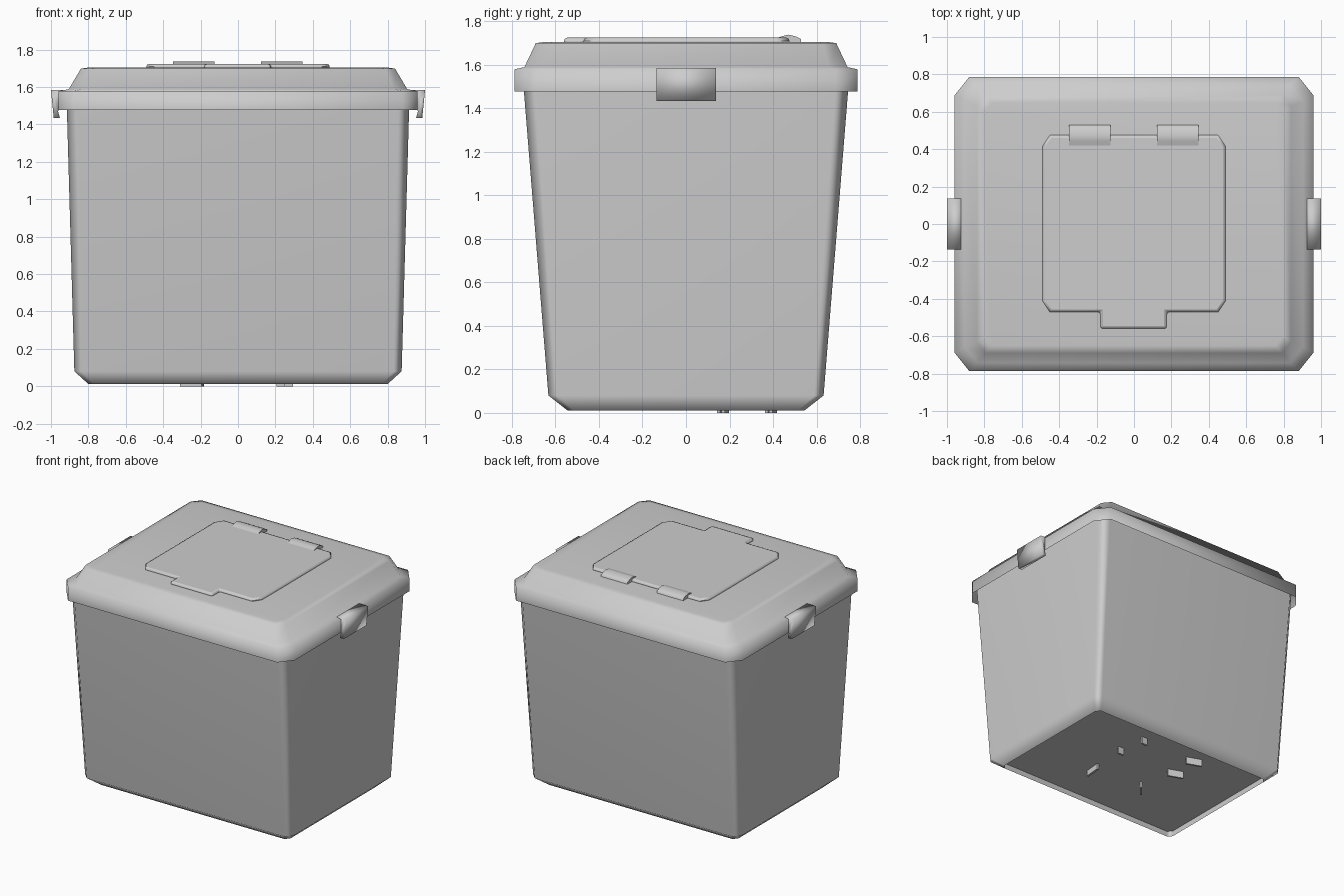
import bpy, bmesh, math

if "Cube" in bpy.data.objects:
    bpy.data.objects.remove(bpy.data.objects["Cube"])

grey = bpy.data.materials.new("light_grey_plastic")
grey.diffuse_color = (0.61, 0.61, 0.61, 1)
grey.use_nodes = True
grey.node_tree.nodes["Principled BSDF"].inputs["Base Color"].default_value = grey.diffuse_color


def finish(name, bm, angle=50, bevel=0, weighted=True):
    """Turn a bmesh into a shaded object."""
    mesh = bpy.data.meshes.new(name)
    bm.to_mesh(mesh)
    bm.free()
    mesh.materials.append(grey)
    mesh.shade_smooth()
    mesh.set_sharp_from_angle(angle=math.radians(angle))
    obj = bpy.data.objects.new(name, mesh)
    bpy.context.collection.objects.link(obj)
    if bevel:
        mod = obj.modifiers.new("edge", 'BEVEL')
        mod.width = bevel
        mod.segments = 2
        mod.limit_method = 'ANGLE'
        mod.angle_limit = math.radians(60)
    if weighted:
        mod = obj.modifiers.new("normals", 'WEIGHTED_NORMAL')
        mod.keep_sharp = True
    return obj


def shell(name, levels, angle, cap, weighted):
    """Stack chamfered rectangles (half x, half y, chamfer x, chamfer y, z); one end stays open."""
    bm = bmesh.new()
    rings = []
    for hx, hy, cx, cy, z in levels:
        pts = [(hx - cx, -hy), (hx, cy - hy), (hx, hy - cy), (hx - cx, hy),
               (cx - hx, hy), (-hx, hy - cy), (-hx, cy - hy), (cx - hx, -hy)]
        rings.append([bm.verts.new((x, y, z)) for x, y in pts])
    for a, b in zip(rings, rings[1:]):
        for i in range(8):
            j = (i + 1) % 8
            bm.faces.new((a[i], a[j], b[j], b[i]))
    if cap == "bottom":
        bm.faces.new(rings[0][::-1])
    else:
        bm.faces.new(rings[-1])
    return finish(name, bm, angle, weighted=weighted)


def prism(name, pts, depth, bevel=0, angle=40, weighted=True):
    """Extrude a planar polygon along a vector."""
    bm = bmesh.new()
    face = bm.faces.new([bm.verts.new(p) for p in pts])
    ext = bmesh.ops.extrude_face_region(bm, geom=[face])
    bmesh.ops.translate(bm, vec=depth,
                        verts=[v for v in ext["geom"] if isinstance(v, bmesh.types.BMVert)])
    bmesh.ops.recalc_face_normals(bm, faces=bm.faces)
    return finish(name, bm, angle, bevel, weighted)


# Tapered container: recessed floor, chamfered foot, walls running up inside the lid
FLOOR = 0.055
shell("container_body", [
    (0.80, 0.545, 0.03, 0.03, FLOOR),
    (0.80, 0.545, 0.03, 0.03, 0.012),
    (0.875, 0.632, 0.045, 0.045, 0.08),
    (0.915, 0.745, 0.06, 0.06, 1.485),
    (0.917, 0.75, 0.06, 0.06, 1.56),
], 70, "bottom", True)

# Lid: overhanging rim, sloped shoulder, flat top, open underneath
shell("lid", [
    (0.96, 0.787, 0.08, 0.10, 1.476),
    (0.96, 0.787, 0.08, 0.10, 1.578),
    (0.905, 0.742, 0.07, 0.085, 1.588),
    (0.84, 0.69, 0.05, 0.06, 1.698),
    (0.80, 0.65, 0.04, 0.05, 1.704),
], 100, "top", False)

# Access hatch on the lid, with a front pull tab
prism("hatch", [(x, y, 1.69) for x, y in (
    (-0.45, 0.475), (-0.49, 0.415), (-0.49, -0.41), (-0.45, -0.47),
    (-0.18, -0.47), (-0.18, -0.56), (0.175, -0.56), (0.175, -0.47),
    (0.45, -0.47), (0.49, -0.41), (0.49, 0.415), (0.45, 0.475))],
    (0, 0, 0.033), 0.014)

# Two hatch hinges
for side, x0 in (("left", -0.347), ("right", 0.122)):
    prism("hinge_" + side, [(x0, y, z) for y, z in (
        (0.42, 1.70), (0.42, 1.723), (0.445, 1.731), (0.47, 1.737),
        (0.505, 1.729), (0.527, 1.718), (0.53, 1.70))], (0.222, 0, 0), angle=60)

# Side latches hooked over the rim
for side, s in (("left", -1), ("right", 1)):
    prism("latch_" + side, [(s * x, -0.135, z) for x, z in (
        (0.90, 1.585), (1.0, 1.583), (0.985, 1.433), (0.952, 1.433),
        (0.962, 1.47), (0.945, 1.50))], (0, 0.272, 0), angle=100, weighted=False)

# Small ridges under the floor: centre x, centre y, length, angle, lowest z
for i, (x, y, length, turn, low) in enumerate((
        (0.27, 0.17, 0.05, 0, 0.0), (0.23, 0.39, 0.05, 0, 0.0), (0.24, -0.18, 0.13, 85, 0.012),
        (-0.24, 0.39, 0.12, -20, 0.0), (-0.25, 0.17, 0.12, -20, 0.0),
        (-0.20, -0.16, 0.11, 50, 0.012))):
    ca, sa = math.cos(math.radians(turn)), math.sin(math.radians(turn))
    h = length / 2
    prism(f"floor_ridge_{i + 1}", [(x + u * ca - v * sa, y + u * sa + v * ca, low)
          for u, v in ((-h, -0.008), (h, -0.008), (h, 0.008), (-h, 0.008))],
          (0, 0, FLOOR + 0.005 - low))
